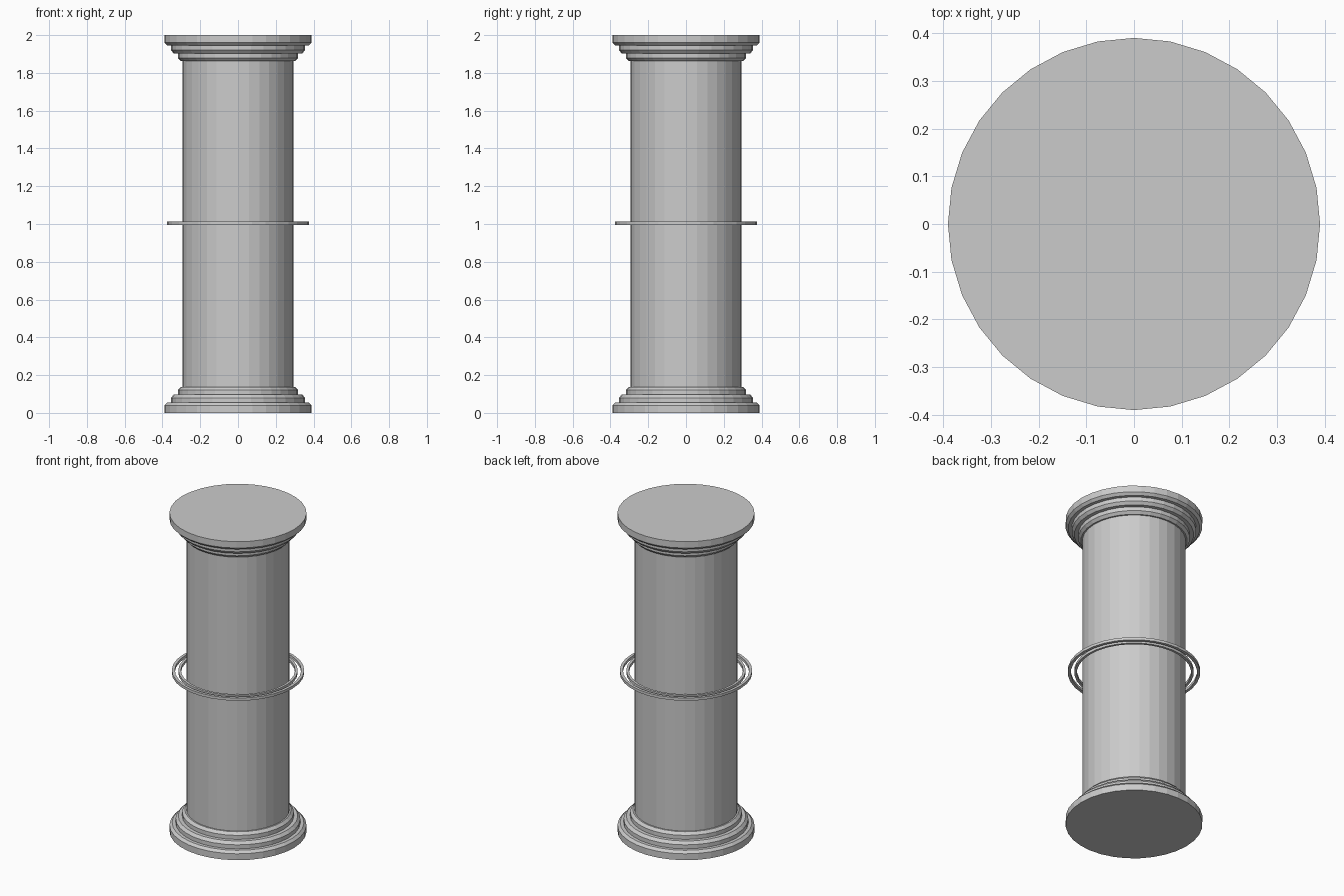
import bpy, bmesh, math

if "Cube" in bpy.data.objects:
    bpy.data.objects.remove(bpy.data.objects["Cube"])

SIDES = 32


def lathe(name, profile, closed=False):
    """Spin an (radius, z) profile round the z axis; open profiles get end caps."""
    bm = bmesh.new()
    rings = []
    for r, z in profile:
        rings.append([bm.verts.new((r * math.cos(2 * math.pi * i / SIDES),
                                    r * math.sin(2 * math.pi * i / SIDES), z))
                      for i in range(SIDES)])
    pairs = list(zip(rings, rings[1:]))
    if closed:
        pairs.append((rings[-1], rings[0]))
    else:
        bm.faces.new(rings[0])
        bm.faces.new(rings[-1])
    for a, b in pairs:
        for i in range(SIDES):
            j = (i + 1) % SIDES
            bm.faces.new((a[i], a[j], b[j], b[i]))
    bmesh.ops.recalc_face_normals(bm, faces=bm.faces)
    mesh = bpy.data.meshes.new(name)
    bm.to_mesh(mesh)
    bm.free()
    obj = bpy.data.objects.new(name, mesh)
    bpy.context.collection.objects.link(obj)
    return obj


# Stepped moulding: three chamfered discs, narrowing away from the end
moulding = [(0.39, 0.0), (0.39, 0.04), (0.375, 0.055),
            (0.355, 0.055), (0.355, 0.08), (0.34, 0.097),
            (0.318, 0.097), (0.318, 0.122), (0.303, 0.138)]
lathe("base_moulding", moulding)
lathe("top_moulding", [(r, 2 - z) for r, z in moulding])

# Shaft between the mouldings
lathe("shaft", [(0.294, 0.138), (0.294, 1.862)])

# Two thin concentric rings floating round the middle
for name, inner, outer in (("inner_ring", 0.325, 0.34), ("outer_ring", 0.36, 0.377)):
    lathe(name, [(inner, 0.995), (outer, 0.995), (outer, 1.012), (inner, 1.012)], closed=True)
